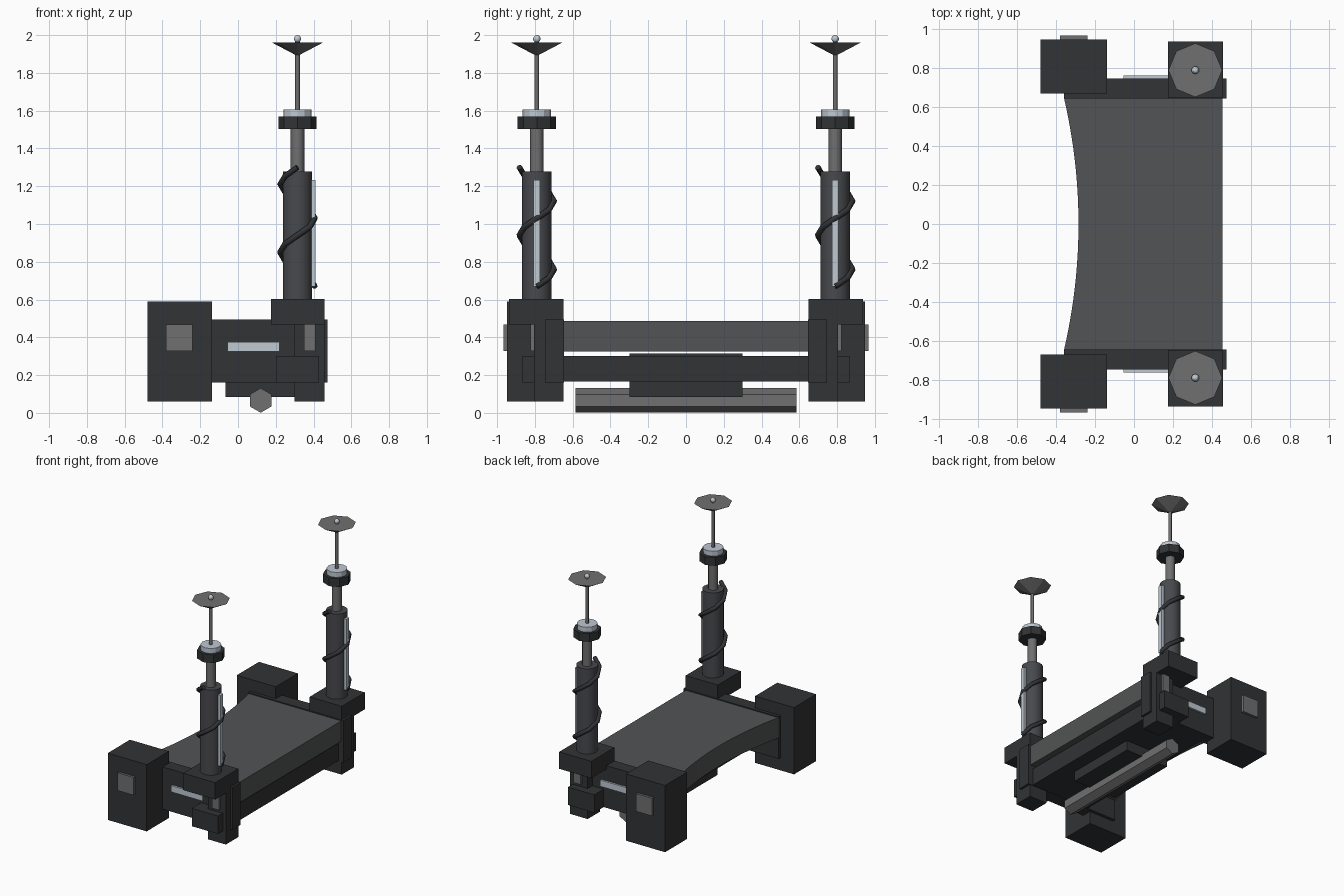
import bpy, bmesh, math
from mathutils import Matrix

if "Cube" in bpy.data.objects:
    bpy.data.objects.remove(bpy.data.objects["Cube"])


def material(name, r, g, b):
    m = bpy.data.materials.new(name)
    m.diffuse_color = (r, g, b, 1)
    m.use_nodes = True
    m.node_tree.nodes["Principled BSDF"].inputs["Base Color"].default_value = m.diffuse_color
    return m


DARK = material("dark_metal", 0.031, 0.033, 0.035)
TUBE = material("tube_metal", 0.065, 0.067, 0.075)
SEAT = material("deck_grey", 0.085, 0.088, 0.09)
GREY = material("mid_grey", 0.16, 0.16, 0.16)
LIGHT = material("pale_trim", 0.52, 0.58, 0.65)


def finish(name, bm, mat, smooth=False):
    bmesh.ops.recalc_face_normals(bm, faces=bm.faces)
    me = bpy.data.meshes.new(name)
    bm.to_mesh(me)
    bm.free()
    me.materials.append(mat)
    if smooth:
        for p in me.polygons:
            p.use_smooth = len(p.vertices) == 4
    ob = bpy.data.objects.new(name, me)
    bpy.context.collection.objects.link(ob)
    return ob


def box(name, x, y, z, mat):
    """Box from (min, max) ranges."""
    bm = bmesh.new()
    size = [abs(r[1] - r[0]) for r in (x, y, z)]
    mid = [(r[0] + r[1]) / 2 for r in (x, y, z)]
    bmesh.ops.create_cube(bm, size=1, matrix=Matrix.Translation(mid) @ Matrix.Diagonal((*size, 1)))
    return finish(name, bm, mat)


def cone(name, x, y, z0, z1, r0, r1, n, mat, smooth=False):
    """Upright cylinder or cone between two heights."""
    bm = bmesh.new()
    bmesh.ops.create_cone(bm, cap_ends=True, segments=n, radius1=r0, radius2=r1, depth=z1 - z0,
                          matrix=Matrix.Translation((x, y, (z0 + z1) / 2)))
    return finish(name, bm, mat, smooth)


# deck with a concave left edge
N = 24
W = 0.65
outline = [(0.455, -W), (0.455, W)]
for i in range(N + 1):
    t = 1 - 2 * i / N
    outline.append((-0.36 + 0.075 * (1 - t * t), W * t))
bm = bmesh.new()
face = bm.faces.new([bm.verts.new((x, y, 0.325)) for x, y in outline])
ext = bmesh.ops.extrude_face_region(bm, geom=[face])
bmesh.ops.translate(bm, vec=(0, 0, 0.162),
                    verts=[v for v in ext["geom"] if isinstance(v, bmesh.types.BMVert)])
finish("deck", bm, SEAT)

# underside: lower plate, housing and hexagonal roller
box("lower_plate", (-0.10, 0.43), (-0.66, 0.66), (0.165, 0.302), DARK)
box("under_housing", (-0.065, 0.32), (-0.30, 0.30), (0.085, 0.315), DARK)
bm = bmesh.new()
bmesh.ops.create_cone(bm, cap_ends=True, segments=6, radius1=0.065, radius2=0.065, depth=1.17,
                      matrix=Matrix.Translation((0.12, 0, 0.066)) @ Matrix.Rotation(math.pi / 2, 4, 'X'))
finish("roller", bm, GREY)


def helix_cable(name, cx, cy):
    cu = bpy.data.curves.new(name, 'CURVE')
    cu.dimensions = '3D'
    cu.bevel_depth = 0.016
    cu.bevel_resolution = 1
    cu.use_fill_caps = True
    sp = cu.splines.new('POLY')
    steps = 14
    sp.points.add(steps)
    for i, p in enumerate(sp.points):
        a = i / steps * 1.75 * 2 * math.pi
        p.co = (cx + 0.092 * math.cos(a), cy + 0.092 * math.sin(a), 0.67 + 0.63 * i / steps, 1)
    cu.materials.append(DARK)
    bpy.context.collection.objects.link(bpy.data.objects.new(name, cu))


TX = 0.315
for side, s in (("front", -1), ("back", 1)):
    def sbox(part, x, y, z, mat):
        box(f"{side}_{part}", x, sorted((s * y[0], s * y[1])), z, mat)

    # side rail with pale strip
    sbox("side_rail", (-0.36, 0.475), (0.645, 0.747), (0.16, 0.495), DARK)
    sbox("rail_strip", (-0.055, 0.22), (0.74, 0.762), (0.325, 0.375), LIGHT)

    # large corner block and pad
    sbox("corner_block", (-0.48, -0.138), (0.67, 0.948), (0.06, 0.59), DARK)
    sbox("corner_pad", (-0.38, -0.24), (0.94, 0.967), (0.327, 0.468), GREY)

    # tower foot
    sbox("tower_base", (0.175, 0.457), (0.648, 0.938), (0.468, 0.602), DARK)
    sbox("foot_column", (0.30, 0.457), (0.648, 0.805), (0.06, 0.48), DARK)
    sbox("foot_pad", (0.35, 0.41), (0.80, 0.824), (0.327, 0.47), GREY)
    sbox("foot_block", (0.20, 0.43), (0.70, 0.865), (0.16, 0.302), DARK)

    # telescoping tower
    ty = s * 0.79
    cone(f"{side}_tower_tube", TX, ty, 0.59, 1.278, 0.078, 0.078, 16, TUBE, True)
    cone(f"{side}_tower_inner_tube", TX, ty, 1.27, 1.51, 0.036, 0.036, 12, GREY, True)
    cone(f"{side}_tower_collar", TX, ty, 1.503, 1.568, 0.101, 0.101, 8, DARK)
    cone(f"{side}_tower_ring", TX, ty, 1.56, 1.607, 0.075, 0.075, 12, LIGHT)
    cone(f"{side}_antenna_rod", TX, ty, 1.60, 1.965, 0.012, 0.012, 8, GREY, True)
    cone(f"{side}_dish", TX, ty, 1.892, 1.962, 0.005, 0.138, 8, GREY)
    bm = bmesh.new()
    bmesh.ops.create_uvsphere(bm, u_segments=10, v_segments=6, radius=0.02,
                              matrix=Matrix.Translation((TX, ty, 1.98)))
    finish(f"{side}_antenna_tip", bm, LIGHT, True)
    sbox("tower_strip", (0.38, 0.411), (0.772, 0.808), (0.67, 1.232), LIGHT)
    helix_cable(f"{side}_cable", TX, ty)
